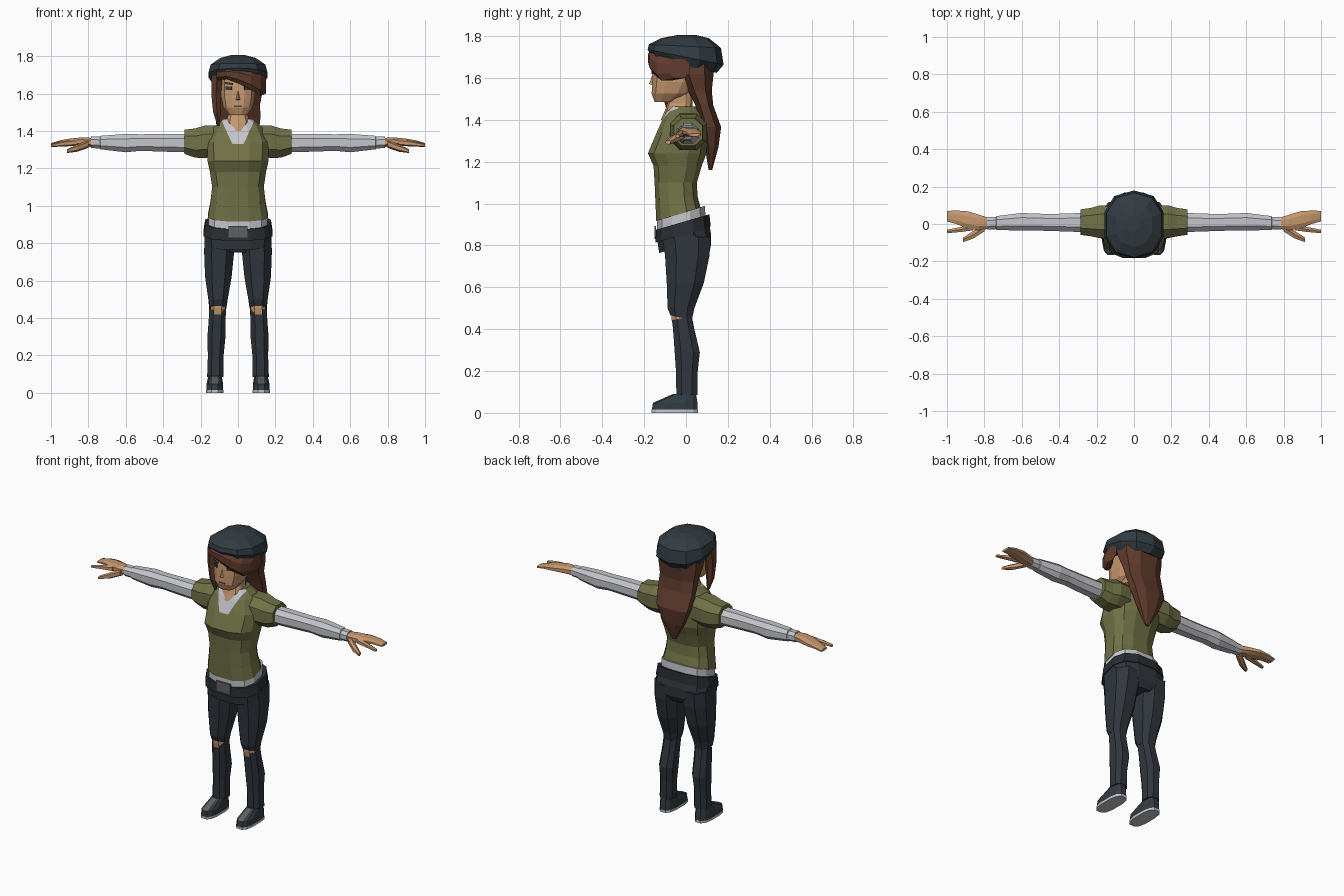
import bpy, bmesh, math
from mathutils import Vector, Matrix


def material(name, rgb):
    m = bpy.data.materials.new(name)
    m.diffuse_color = (*rgb, 1)
    return m


OLIVE = material("olive_cloth", (0.165, 0.168, 0.062))
GREY = material("light_grey_cloth", (0.55, 0.56, 0.60))
DENIM = material("dark_denim", (0.030, 0.038, 0.048))
HAT = material("hat_navy", (0.032, 0.045, 0.056))
SKIN = material("skin", (0.56, 0.31, 0.155))
HAIR = material("brown_hair", (0.120, 0.045, 0.026))
BELT = material("belt_black", (0.022, 0.026, 0.032))
METAL = material("mid_grey", (0.12, 0.12, 0.125))
EYE = material("eye_dark", (0.035, 0.045, 0.065))
X, Y, Z = Vector((1, 0, 0)), Vector((0, 1, 0)), Vector((0, 0, 1))


def finish(name, bm, mats):
    bmesh.ops.recalc_face_normals(bm, faces=bm.faces)
    me = bpy.data.meshes.new(name)
    bm.to_mesh(me)
    bm.free()
    for m in mats:
        me.materials.append(m)
    ob = bpy.data.objects.new(name, me)
    bpy.context.collection.objects.link(ob)
    return ob


def skin_rings(rings, n, e):
    """Bridge squared-off oval rings (centre, u, v) into a closed low-poly form."""
    bm = bmesh.new()
    sp = lambda t: math.copysign(abs(t) ** e, t)
    big = sp(math.cos(math.pi / n))
    angles = [2 * math.pi * (i + 0.5) / n for i in range(n)]
    loops = [[bm.verts.new(c + u * (sp(math.cos(a)) / big) + v * (sp(math.sin(a)) / big))
              for a in angles] for c, u, v in rings]
    for a, b in zip(loops, loops[1:]):
        for i in range(n):
            j = (i + 1) % n
            bm.faces.new((a[i], a[j], b[j], b[i]))
    bm.faces.new(loops[0])
    bm.faces.new(loops[-1])
    return bm


def upright(stations, n=12, e=0.75, s=1):
    """Stations going up: z, half width, front y, back y, [x centre, tilt]."""
    rings = []
    for z, w, yf, yb, *o in stations:
        cx, tilt = (list(o) + [0, 0])[:2]
        r = (yb - yf) / 2
        rings.append((Vector((s * cx, (yf + yb) / 2, z)), X * w, (Y + Z * tilt) * r))
    return skin_rings(rings, n, e)


def sideways(stations, n=8, e=0.85, s=1):
    """Stations going out along x: x, z, half height, y, half depth."""
    return skin_rings([(Vector((s * x, y, z)), Y * ry, Z * rz)
                       for x, z, rz, y, ry in stations], n, e)


def plate(name, mat, centre, size, yaw=0, roll=0):
    bm = bmesh.new()
    bmesh.ops.create_cube(bm, size=1)
    bmesh.ops.transform(bm, verts=bm.verts, matrix=Matrix.Translation(centre)
                        @ Matrix.Rotation(yaw, 4, 'Z') @ Matrix.Rotation(roll, 4, 'Y')
                        @ Matrix.Diagonal((*size, 1)))
    return finish(name, bm, [mat])


# Shirt, with the scoop neckline cut in and coloured
bm = upright([(0.948, 0.160, -0.142, 0.070, 0, 0.30), (1.02, 0.147, -0.146, 0.055, 0, 0.15),
              (1.10, 0.138, -0.150, 0.052), (1.18, 0.150, -0.155, 0.075),
              (1.24, 0.163, -0.182, 0.098), (1.34, 0.165, -0.140, 0.102),
              (1.42, 0.130, -0.104, 0.085), (1.465, 0.075, -0.075, 0.050)])
cuts = [(Vector((0, 0, 1.33)), Z)] + [
    (Vector((s * 0.03, 0, 1.33)), Vector((s * 0.12, 0, -0.055))) for s in (-1, 1)]
for co, no in cuts:
    bmesh.ops.bisect_plane(bm, geom=bm.verts[:] + bm.edges[:] + bm.faces[:],
                           plane_co=co, plane_no=no)
for f in bm.faces:
    c = f.calc_center_median()
    if c.y < -0.03 and c.z > 1.33 and abs(c.x) < 0.03 + (c.z - 1.33) * 0.46:
        f.material_index = 1
finish("shirt", bm, [OLIVE, GREY])

# Undershirt hem, trousers top, belt and buckle
finish("undershirt_hem", upright([(0.88, 0.160, -0.138, 0.095, 0, 0.30),
                                  (0.955, 0.157, -0.138, 0.090, 0, 0.30)]), [GREY])
finish("hips", upright([(0.75, 0.085, -0.075, 0.095), (0.79, 0.172, -0.10, 0.118),
                        (0.84, 0.178, -0.115, 0.120, 0, 0.1),
                        (0.90, 0.165, -0.130, 0.106, 0, 0.29)]), [DENIM])
finish("trouser_front_band", upright([(0.800, 0.176, -0.128, 0.112, 0, 0.30),
                                      (0.86, 0.180, -0.137, 0.114, 0, 0.30)]), [DENIM])
finish("belt", upright([(0.852, 0.185, -0.146, 0.118, 0, 0.29),
                        (0.912, 0.176, -0.143, 0.112, 0, 0.29)]), [BELT])
plate("buckle", METAL, (0, -0.147, 0.862), (0.10, 0.009, 0.062))

# Neck, head and face
finish("neck", upright([(1.40, 0.030, -0.118, 0.01), (1.445, 0.064, -0.098, 0.025),
                        (1.48, 0.054, -0.086, 0.03), (1.55, 0.054, -0.08, 0.03)], 10), [SKIN])
finish("head", upright([(1.485, 0.048, -0.150, -0.060), (1.525, 0.078, -0.164, 0.015),
                        (1.58, 0.090, -0.162, 0.05), (1.64, 0.092, -0.158, 0.06),
                        (1.71, 0.090, -0.150, 0.06)]), [SKIN])
bm = bmesh.new()
nose = [bm.verts.new(p) for p in ((0, -0.155, 1.63), (-0.016, -0.158, 1.565),
                                  (0.016, -0.158, 1.565), (0, -0.176, 1.572))]
for t in ((0, 1, 3), (0, 3, 2), (1, 2, 3), (0, 2, 1)):
    bm.faces.new([nose[i] for i in t])
finish("nose", bm, [SKIN])
plate("mouth", HAIR, (0, -0.163, 1.532), (0.045, 0.006, 0.006))
for s, side in ((-1, "right"), (1, "left")):
    plate(side + "_eye", EYE, (s * 0.049, -0.152, 1.628), (0.036, 0.009, 0.020), s * 0.5)
    plate(side + "_brow", HAIR, (s * 0.049, -0.151, 1.653), (0.044, 0.009, 0.010), s * 0.5, -s * 0.15)

# Hair: long back fall, swept fringe and one loose front lock
finish("back_hair", upright([(1.70, 0.132, -0.06, 0.140), (1.62, 0.132, -0.03, 0.132),
                             (1.54, 0.118, 0.010, 0.123), (1.47, 0.120, 0.045, 0.130),
                             (1.365, 0.108, 0.075, 0.168), (1.27, 0.070, 0.090, 0.155),
                             (1.16, 0.012, 0.108, 0.125)], 8, 0.85), [HAIR])
finish("fringe", sideways([(-0.115, 1.70, 0.030, -0.10, 0.04), (-0.06, 1.705, 0.028, -0.142, 0.035),
                           (0.0, 1.695, 0.040, -0.150, 0.032), (0.07, 1.67, 0.050, -0.138, 0.035),
                           (0.12, 1.645, 0.058, -0.095, 0.045), (0.15, 1.645, 0.045, -0.03, 0.05)]), [HAIR])
finish("loose_lock", upright([(1.70, 0.030, -0.125, -0.03, -0.112), (1.60, 0.026, -0.115, -0.05, -0.117),
                              (1.50, 0.020, -0.105, -0.06, -0.113),
                              (1.43, 0.006, -0.085, -0.065, -0.105)], 6, 1), [HAIR])

# Soft beret
finish("beret", upright([(1.655, 0.130, -0.150, 0.140, 0, -0.20), (1.70, 0.158, -0.176, 0.172, 0, -0.20),
                         (1.752, 0.146, -0.170, 0.160, 0, -0.05), (1.790, 0.095, -0.115, 0.105),
                         (1.806, 0.035, -0.035, 0.045)], 10, 0.85), [HAT])

for s, side in ((-1, "right_"), (1, "left_")):
    # Sleeve, arm and hand
    finish(side + "sleeve", sideways([(0.10, 1.345, 0.085, 0.008, 0.085), (0.18, 1.342, 0.086, 0.012, 0.088),
                                      (0.23, 1.335, 0.078, 0.010, 0.076),
                                      (0.285, 1.342, 0.065, 0.010, 0.068)], s=s), [OLIVE])
    finish(side + "arm", sideways([(0.25, 1.335, 0.050, 0.008, 0.052), (0.42, 1.337, 0.047, 0.008, 0.046),
                                   (0.52, 1.338, 0.044, 0.010, 0.045), (0.60, 1.335, 0.049, 0.012, 0.047),
                                   (0.735, 1.338, 0.036, 0.005, 0.037), (0.738, 1.338, 0.031, 0.005, 0.033),
                                   (0.785, 1.339, 0.031, 0.003, 0.033)], s=s), [GREY])
    finish(side + "palm", sideways([(0.77, 1.338, 0.024, 0.003, 0.028), (0.83, 1.342, 0.024, 0.008, 0.042),
                                    (0.89, 1.342, 0.018, 0.022, 0.046), (0.95, 1.338, 0.012, 0.036, 0.036),
                                    (1.0, 1.328, 0.007, 0.042, 0.028)], s=s), [SKIN])
    finish(side + "index_finger", sideways([(0.86, 1.338, 0.016, -0.018, 0.016), (0.93, 1.332, 0.013, -0.030, 0.013),
                                            (1.0, 1.322, 0.007, -0.040, 0.009)], 6, s=s), [SKIN])
    finish(side + "thumb", sideways([(0.80, 1.330, 0.018, -0.018, 0.022), (0.86, 1.308, 0.017, -0.058, 0.020),
                                     (0.915, 1.292, 0.009, -0.085, 0.012)], 6, s=s), [SKIN])

    # Leg with a torn knee
    finish(side + "thigh", upright([(0.84, 0.085, -0.112, 0.118, 0.094), (0.75, 0.080, -0.100, 0.112, 0.101),
                                    (0.62, 0.071, -0.092, 0.085, 0.105), (0.50, 0.052, -0.088, 0.040, 0.107),
                                    (0.455, 0.046, -0.074, 0.028, 0.108, -0.2)], 8, 0.8, s), [DENIM])
    finish(side + "knee", upright([(0.41, 0.038, -0.062, 0.018, 0.108), (0.45, 0.040, -0.070, 0.022, 0.108),
                                   (0.49, 0.040, -0.070, 0.022, 0.108)], 8, 0.8, s), [SKIN])
    finish(side + "shin", upright([(0.452, 0.045, -0.066, 0.028, 0.109, 0.2), (0.40, 0.045, -0.062, 0.040, 0.111),
                                   (0.29, 0.048, -0.054, 0.066, 0.116), (0.20, 0.042, -0.048, 0.056, 0.119),
                                   (0.085, 0.044, -0.046, 0.054, 0.121)], 8, 0.8, s), [DENIM])
    finish(side + "ankle", upright([(0.06, 0.032, -0.03, 0.047, 0.122),
                                    (0.11, 0.032, -0.03, 0.047, 0.122)], 8, 0.8, s), [SKIN])

    # Shoe with grey tongue and pale sole
    bm = upright([(0.014, 0.045, -0.163, 0.056, 0.124), (0.048, 0.044, -0.158, 0.055, 0.124),
                  (0.090, 0.036, -0.062, 0.048, 0.123)], 12, 0.7, s)
    bm.normal_update()
    for f in bm.faces:
        c = f.calc_center_median()
        if c.y < -0.08 and c.z > 0.05 and abs(c.x - s * 0.124) < 0.02:
            f.material_index = 1
    finish(side + "shoe", bm, [HAT, METAL])
    finish(side + "sole", upright([(0, 0.046, -0.165, 0.057, 0.124),
                                   (0.015, 0.046, -0.165, 0.057, 0.124)], 12, 0.7, s), [GREY])
